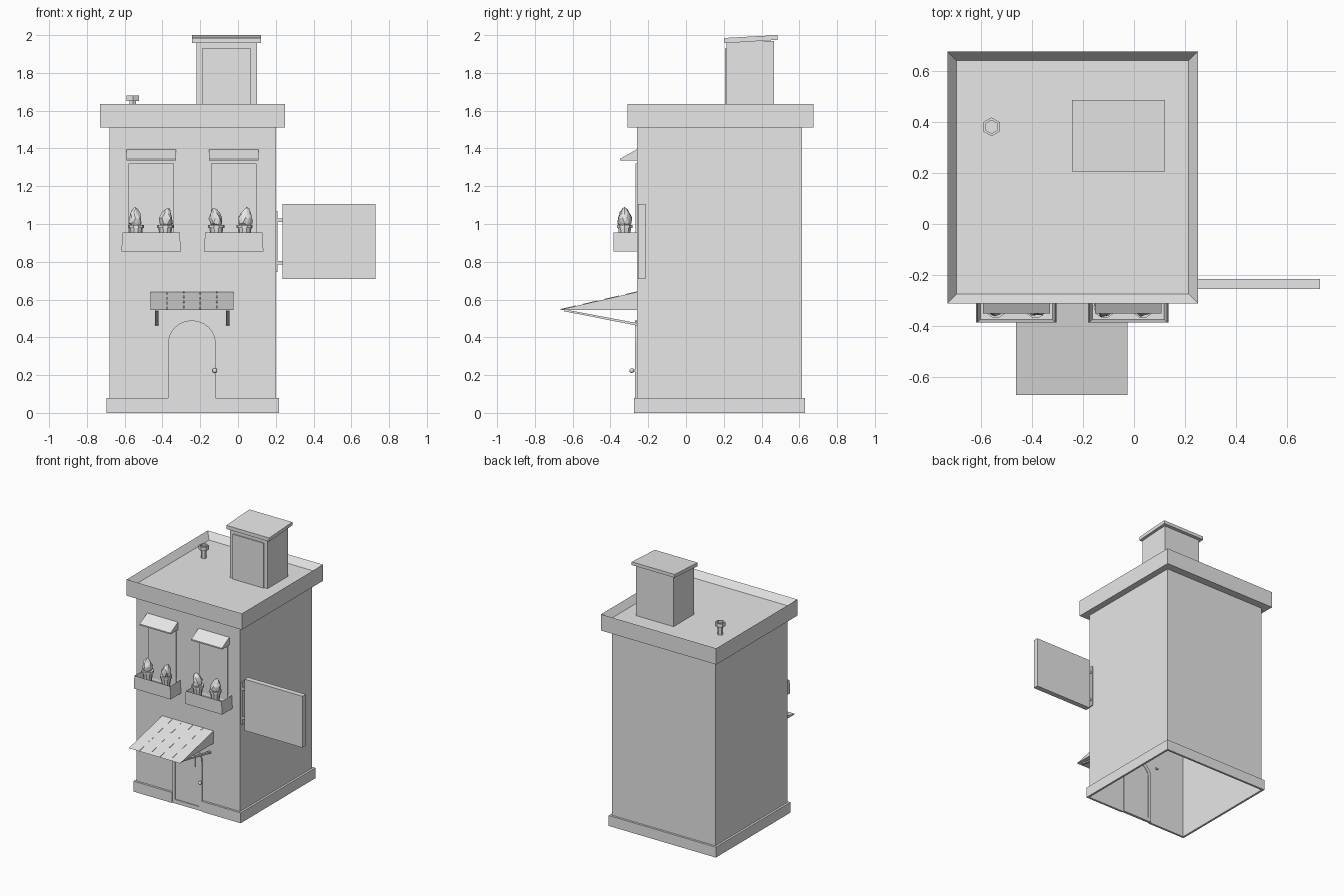
import bpy, bmesh, math, random
from mathutils import Vector

random.seed(4)
cube = bpy.data.objects.get("Cube")
if cube:
    bpy.data.objects.remove(cube)

GREY = (0.8, 0.8, 0.8, 1)
mat = bpy.data.materials.new("plain_grey")
mat.use_nodes = True
mat.diffuse_color = GREY
mat.node_tree.nodes["Principled BSDF"].inputs["Base Color"].default_value = GREY


def finish(name, bm):
    bmesh.ops.recalc_face_normals(bm, faces=bm.faces)
    mesh = bpy.data.meshes.new(name)
    bm.to_mesh(mesh)
    bm.free()
    mesh.materials.append(mat)
    obj = bpy.data.objects.new(name, mesh)
    bpy.context.collection.objects.link(obj)
    return obj


def box_bm(x, y, z):
    bm = bmesh.new()
    bmesh.ops.create_cube(bm, size=1)
    for v in bm.verts:
        v.co = Vector([r[0] if c < 0 else r[1] for c, r in zip(v.co, (x, y, z))])
    return bm


def box(name, x, y, z):
    return finish(name, box_bm(x, y, z))


def top_face(bm):
    return max(bm.faces, key=lambda f: f.calc_center_median().z)


def recess(bm, thickness, depth):
    """Sink the top face inside a rim."""
    face = top_face(bm)
    bmesh.ops.inset_region(bm, faces=[face], thickness=thickness)
    bmesh.ops.translate(bm, verts=face.verts, vec=(0, 0, -depth))


def prism(name, outline, axis, start, end):
    """Extrude an outline along x (points are y, z) or y (points are x, z)."""
    bm = bmesh.new()
    place = (lambda a, b: (start, a, b)) if axis == "x" else (lambda a, b: (a, start, b))
    face = bm.faces.new([bm.verts.new(place(a, b)) for a, b in outline])
    out = bmesh.ops.extrude_face_region(bm, geom=[face])
    move = (end - start, 0, 0) if axis == "x" else (0, end - start, 0)
    bmesh.ops.translate(bm, verts=[g for g in out["geom"] if isinstance(g, bmesh.types.BMVert)], vec=move)
    return finish(name, bm)


def lathe(name, profile, sides, centre, turn=0):
    """Rings of (radius, height) joined into a solid."""
    bm = bmesh.new()
    rings = []
    for r, z in profile:
        angles = [turn + math.tau * i / sides for i in range(sides)]
        rings.append([bm.verts.new((centre[0] + r * math.cos(a), centre[1] + r * math.sin(a), z)) for a in angles])
    for low, high in zip(rings, rings[1:]):
        for i in range(sides):
            j = (i + 1) % sides
            bm.faces.new((low[i], low[j], high[j], high[i]))
    bm.faces.new(rings[0])
    bm.faces.new(rings[-1])
    return finish(name, bm)


def arch(half, spring, rise, bottom):
    cx = -0.244
    pts = [(cx + half, bottom)]
    for i in range(13):
        a = math.pi * i / 12
        pts.append((cx + half * math.cos(a), spring + rise * math.sin(a)))
    return pts + [(cx - half, bottom)]


# Main walls, open underneath
L, R, F, B = -0.68, 0.20, -0.26, 0.615
bm = box_bm((L, R), (F, B), (0, 1.53))
floor = min(bm.faces, key=lambda f: f.calc_center_median().z)
bmesh.ops.delete(bm, geom=[floor], context='FACES_ONLY')
finish("walls", bm)

# Plinth, broken at the door
P = 0.016
box("plinth_back", (L - P, R + P), (B, B + P), (0, 0.08))
box("plinth_right", (L - P, L), (F - P, B), (0, 0.08))
box("plinth_left", (R, R + P), (F - P, B), (0, 0.08))
box("plinth_front_right", (L, -0.37), (F - P, F), (0, 0.08))
box("plinth_front_left", (-0.118, R), (F - P, F), (0, 0.08))

# Cornice with a sunken flat roof
bm = box_bm((-0.73, 0.25), (-0.31, 0.675), (1.51, 1.635))
recess(bm, 0.051, 0.05)
finish("cornice_roof", bm)

# Roof stair house with sloped lid
box("stair_house", (-0.22, 0.10), (0.215, 0.465), (1.58, 1.97))
box("stair_house_door", (-0.19, 0.07), (0.207, 0.216), (1.58, 1.93))
prism("stair_house_lid", [(0.205, 1.957), (0.485, 1.975), (0.485, 2.0), (0.205, 1.985)], "x", -0.243, 0.122)

# Hexagonal roof vent
lathe("roof_vent", [(0.02, 1.58), (0.02, 1.65), (0.037, 1.65), (0.037, 1.68), (0.026, 1.68), (0.026, 1.665)],
      6, (-0.557, 0.38), math.pi / 2)

# Windows, their hoods and planters
pot_places = [(-0.54, -0.385), (-0.115, 0.035)]
for side, x, pots in zip(("right", "left"), (-0.46, -0.0225), pot_places):
    box(side + "_window", (x - 0.12, x + 0.12), (F - 0.008, F + 0.004), (0.9, 1.32))
    prism(side + "_window_hood", [(F, 1.335), (-0.35, 1.335), (-0.35, 1.345), (F, 1.395)],
          "x", x - 0.131, x + 0.131)
    bm = box_bm((x - 0.157, x + 0.157), (-0.385, F), (0.855, 0.955))
    for v in top_face(bm).verts:
        v.co.x += 0.005 if v.co.x < x else -0.005
    recess(bm, 0.016, 0.06)
    finish(side + "_planter", bm)
    for px in pots:
        lathe("flower_pot", [(0.026, 0.895), (0.036, 0.978), (0.043, 0.978), (0.043, 0.995), (0.034, 0.995)],
              10, (px, -0.325))
        # Faceted leafy clump, narrowing to a leaning tip
        bm = bmesh.new()
        bmesh.ops.create_icosphere(bm, subdivisions=2, radius=1)
        lean = random.uniform(-0.012, 0.012)
        for v in bm.verts:
            h = (v.co.z + 1) / 2
            s = 0.043 * (1.1 - 0.55 * h) * random.uniform(0.8, 1.15)
            v.co = (px + v.co.x * s + lean * h, -0.325 + v.co.y * s, 0.975 + 0.113 * h + random.uniform(-0.005, 0.003))
        finish("potted_plant", bm)

# Door, surround and knob
outer = arch(0.126, 0.37, 0.12, 0)
inner = arch(0.102, 0.365, 0.095, 0.03)
bm = bmesh.new()
for y in (-0.27, -0.25):
    a = [bm.verts.new((x, y, z)) for x, z in outer]
    b = [bm.verts.new((x, y, z)) for x, z in inner]
    for i in range(len(a)):
        j = (i + 1) % len(a)
        bm.faces.new((a[i], a[j], b[j], b[i]))
    if y == -0.27:
        front_rings = (a, b)
for near, far in zip(front_rings, (a, b)):
    for i in range(len(near)):
        j = (i + 1) % len(near)
        bm.faces.new((near[i], near[j], far[j], far[i]))
finish("door_surround", bm)
prism("door", inner, "y", -0.263, -0.254)
prism("door_window", [(-0.305, 0.325), (-0.178, 0.325), (-0.178, 0.395), (-0.235, 0.425), (-0.305, 0.375)],
      "y", -0.267, -0.26)
box("knob_stem", (-0.128, -0.118), (-0.285, -0.25), (0.22, 0.23))
bm = bmesh.new()
bmesh.ops.create_icosphere(bm, subdivisions=2, radius=0.013)
bmesh.ops.translate(bm, verts=bm.verts, vec=(-0.123, -0.287, 0.224))
knob = finish("door_knob", bm)
for poly in knob.data.polygons:
    poly.use_smooth = True

# Door canopy with staggered board seams and two struts
EDGE, HEEL = (-0.668, 0.546), (F, 0.64)
prism("door_canopy", [EDGE, HEEL, (F, 0.545)], "x", -0.462, -0.025)


def slope(t, lift):
    return (EDGE[0] + (HEEL[0] - EDGE[0]) * t, EDGE[1] + (HEEL[1] - EDGE[1]) * t + lift)


for col in range(4):
    x = -0.375 + col * 0.0875
    for row in range(4):
        t = 0.02 + row * 0.28 + (0.07 if col % 2 else 0)
        e = min(t + 0.12, 1)
        prism("canopy_seam", [slope(t, -0.001), slope(e, -0.001), slope(e, 0.003), slope(t, 0.003)],
              "x", x - 0.003, x + 0.003)
for side, x in (("right", -0.43), ("left", -0.055)):
    prism(side + "_canopy_strut", [(-0.645, 0.548), (-0.645, 0.538), (-0.25, 0.46), (-0.25, 0.474)],
          "x", x - 0.009, x + 0.009)

# Hanging sign on a wall bracket
box("sign_board", (0.235, 0.727), (-0.255, -0.215), (0.71, 1.105))
box("sign_wall_plate", (0.198, 0.21), (-0.248, -0.222), (0.745, 1.07))
for z in (0.795, 1.02):
    box("sign_arm", (0.2, 0.24), (-0.243, -0.227), (z - 0.009, z + 0.009))
